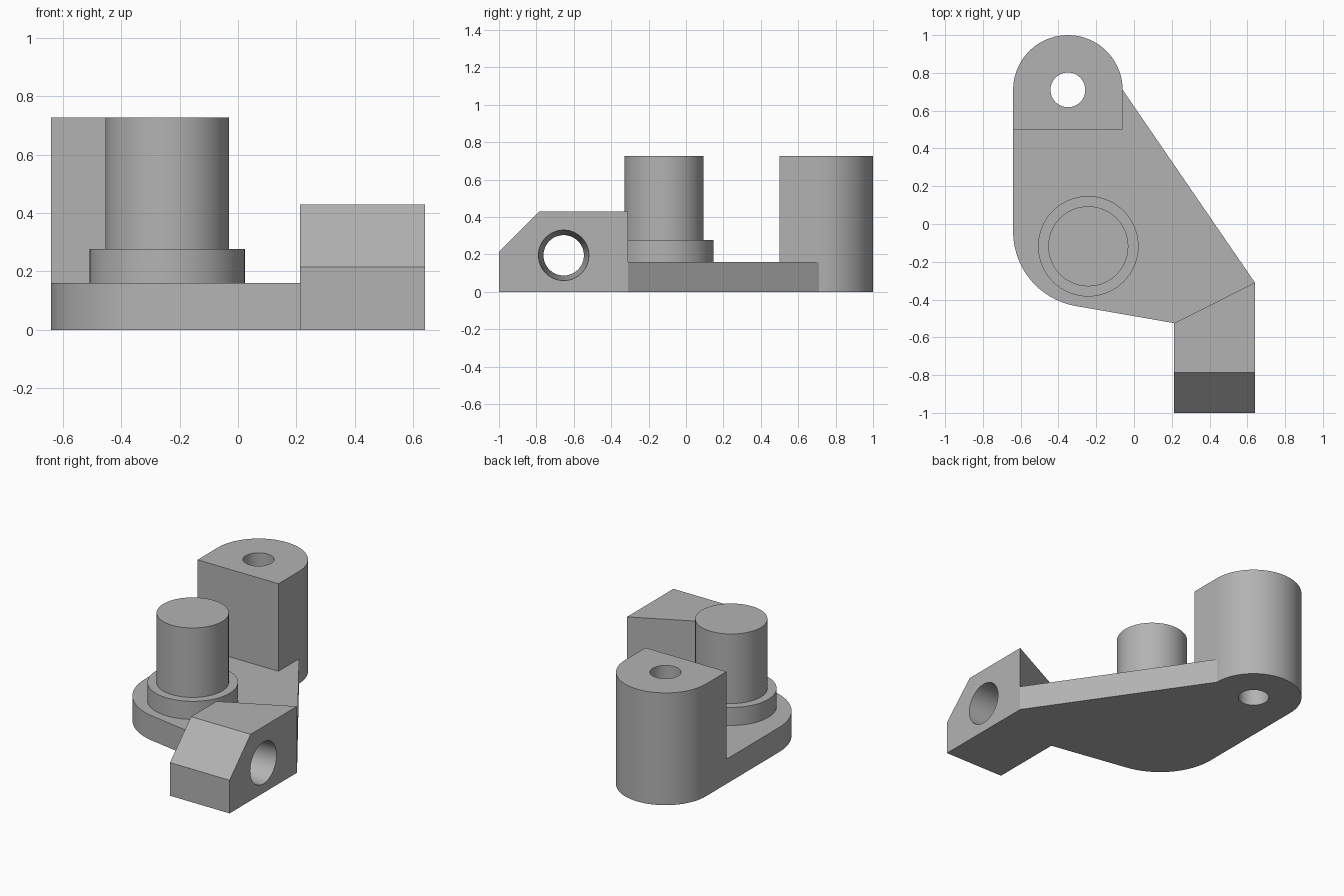
import bpy, bmesh
from math import cos, sin, radians, pi
from mathutils import Matrix, Vector

cube = bpy.data.objects.get("Cube")
if cube:
    bpy.data.objects.remove(cube, do_unlink=True)

grey = bpy.data.materials.new("plain grey")
grey.use_nodes = True
colour = (0.45, 0.45, 0.45, 1)
grey.diffuse_color = colour
grey.node_tree.nodes["Principled BSDF"].inputs["Base Color"].default_value = colour


def finish(name, bm):
    bmesh.ops.recalc_face_normals(bm, faces=bm.faces)
    mesh = bpy.data.meshes.new(name)
    bm.to_mesh(mesh)
    bm.free()
    mesh.materials.append(grey)
    ob = bpy.data.objects.new(name, mesh)
    bpy.context.collection.objects.link(ob)
    return ob


def prism(outline, height):
    bm = bmesh.new()
    base = bm.faces.new([bm.verts.new((x, y, 0)) for x, y in outline])
    up = bmesh.ops.extrude_face_region(bm, geom=[base])["geom"]
    verts = [g for g in up if isinstance(g, bmesh.types.BMVert)]
    bmesh.ops.translate(bm, verts=verts, vec=(0, 0, height))
    return bm


def arc(cx, cy, r, start, end, steps):
    angles = [radians(start + (end - start) * i / steps) for i in range(steps + 1)]
    return [(cx + r * cos(a), cy + r * sin(a)) for a in angles]


def cone(name, centre, r1, r2, depth, turn=Matrix()):
    bm = bmesh.new()
    bmesh.ops.create_cone(bm, cap_ends=True, segments=64, radius1=r1, radius2=r2,
                          depth=depth, matrix=Matrix.Translation(centre) @ turn)
    return finish(name, bm)


def activate(ob):
    bpy.ops.object.select_all(action='DESELECT')
    ob.select_set(True)
    bpy.context.view_layer.objects.active = ob


def combine(target, other, operation):
    activate(target)
    mod = target.modifiers.new(operation, 'BOOLEAN')
    mod.operation, mod.object, mod.solver = operation, other, 'EXACT'
    bpy.ops.object.modifier_apply(modifier=mod.name)
    bpy.data.objects.remove(other, do_unlink=True)


PLATE, TOP = 0.16, 0.727
LEFT, RIGHT = 0.64, 0.213         # arm sides
BOSS_X, BOSS_Y, BOSS_R = -0.35, 0.71, 0.29
BOSS_FRONT = 0.5

# Base plate with one rounded corner
corner = arc(-0.24, -0.04, 0.4, 180, 261, 20)
plate = prism([(BOSS_X - BOSS_R, BOSS_FRONT)] + corner +
              [(RIGHT, -0.525), (LEFT, -0.31),
               (BOSS_X + BOSS_R, BOSS_Y), (BOSS_X + BOSS_R, BOSS_FRONT)], PLATE)
body = finish("bracket_body", plate)

# Tall round-backed boss
boss = prism([(BOSS_X - BOSS_R, BOSS_FRONT), (BOSS_X + BOSS_R, BOSS_FRONT)] +
             arc(BOSS_X, BOSS_Y, BOSS_R, 0, 180, 36), TOP)
combine(body, finish("boss", boss), 'UNION')

# Arm block with a sloped front edge
arm = prism([(RIGHT, -0.525), (RIGHT, -1), (LEFT, -1), (LEFT, -0.31)], 0.43)
bmesh.ops.bisect_plane(arm, geom=arm.verts[:] + arm.edges[:] + arm.faces[:],
                       plane_co=(0, -1, 0.215), plane_no=Vector((0, -1, 1)).normalized(),
                       clear_outer=True)
bmesh.ops.holes_fill(arm, edges=[e for e in arm.edges if e.is_boundary])
combine(body, finish("arm", arm), 'UNION')

# Straight hole through the boss, tapered hole through the arm
combine(body, cone("boss_hole", (BOSS_X, BOSS_Y, TOP / 2), 0.092, 0.092, 1), 'DIFFERENCE')
combine(body, cone("arm_hole", ((LEFT + RIGHT) / 2, -0.654, 0.195), 0.108, 0.135,
                   LEFT - RIGHT + 0.002, Matrix.Rotation(pi / 2, 4, 'Y')), 'DIFFERENCE')

# Merge flush faces left by the unions
bm = bmesh.new()
bm.from_mesh(body.data)
bmesh.ops.remove_doubles(bm, verts=bm.verts, dist=0.0002)
bmesh.ops.dissolve_limit(bm, angle_limit=radians(0.5), verts=bm.verts, edges=bm.edges)
bm.to_mesh(body.data)
bm.free()

# Stepped pin
PIN_X, PIN_Y, STEP = -0.242, -0.118, 0.277
collar = cone("pin_collar", (PIN_X, PIN_Y, (PLATE + STEP) / 2), 0.266, 0.266, STEP - PLATE)
pin = cone("pin", (PIN_X, PIN_Y, (STEP + TOP) / 2), 0.212, 0.212, TOP - STEP)

for ob in (body, collar, pin):
    activate(ob)
    bpy.ops.object.shade_smooth_by_angle(angle=radians(30))
